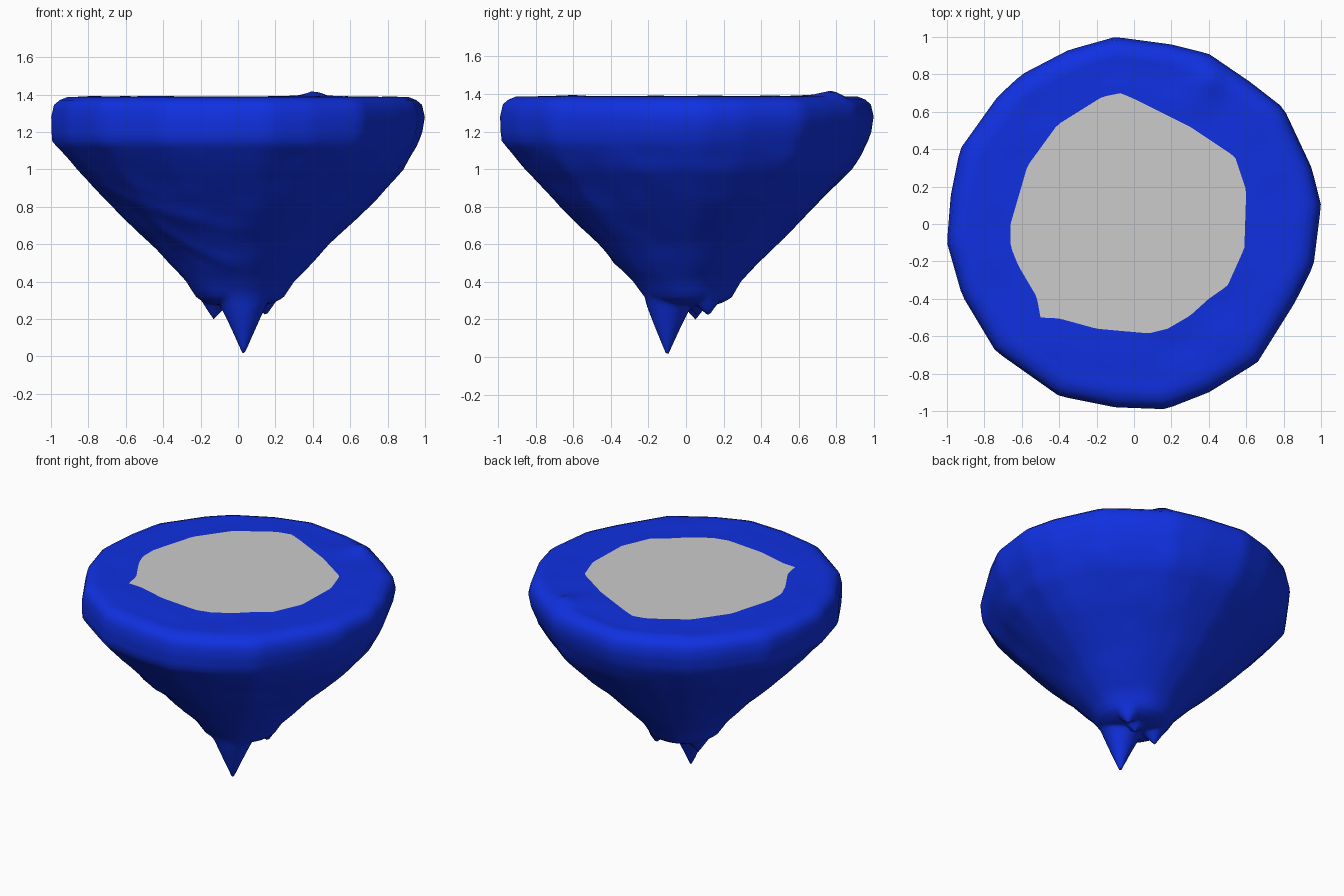
import bpy, bmesh, math
from mathutils import Vector, noise

if "Cube" in bpy.data.objects:
    bpy.data.objects.remove(bpy.data.objects["Cube"])

SEGMENTS = 120
TAU = math.tau


def material(name, rgb):
    mat = bpy.data.materials.new(name)
    mat.use_nodes = True
    mat.diffuse_color = (*rgb, 1)
    shader = mat.node_tree.nodes["Principled BSDF"]
    shader.inputs["Base Color"].default_value = (*rgb, 1)
    shader.inputs["Roughness"].default_value = 0.8
    return mat


blue = material("rock blue", (0.005, 0.03, 0.75))
grey = material("plateau grey", (0.6, 0.6, 0.6))

# Outlines seen from above, counter-clockwise
rim = [(1, .1), (.95, .3), (.8, .62), (.62, .76), (.4, .91), (.2, .96), (-.1, 1), (-.35, .93),
       (-.6, .8), (-.73, .68), (-.93, .4), (-.98, .15), (-1, -.1), (-.92, -.38), (-.74, -.68),
       (-.4, -.92), (-.1, -.98), (.17, -.99), (.4, -.9), (.66, -.74), (.86, -.42), (.96, -.22)]
plateau = [(.54, .36), (.3, .52), (.02, .66), (-.07, .7), (-.17, .68), (-.41, .53), (-.57, .31),
           (-.66, 0), (-.66, -.12), (-.62, -.22), (-.52, -.39), (-.5, -.5), (-.4, -.505),
           (-.2, -.56), (.08, -.585), (.18, -.56), (.3, -.49), (.4, -.4), (.5, -.33),
           (.59, -.13), (.6, .18)]


def reach(outline, angle):
    """Distance from the centre to the outline in one direction."""
    d = Vector((math.cos(angle), math.sin(angle)))
    for p, q in zip(outline, outline[1:] + outline[:1]):
        p, e = Vector(p), Vector(q) - Vector(p)
        det = d.cross(e)
        if abs(det) > 1e-6:
            t, s = p.cross(e) / det, p.cross(d) / det
            if t > 0 and -1e-6 <= s <= 1 + 1e-6:
                return t
    return 1


# Side profile: height, reach on the creased side, reach on the rounded side
profile = [(1.37, .955, .955), (1.345, .985, .985), (1.28, 1, 1), (1.2, 1, .985),
           (1.15, .998, .965), (1.08, .935, .935), (1, .86, .89), (.8, .66, .7),
           (.6, .465, .49), (.4, .275, .3), (.32, .215, .25)]

# Hanging points under the rock: x, y, depth, width
points = [(.03, -.1, .27, .13), (-.13, .05, .08, .07), (.15, .12, .07, .07), (.04, .06, .05, .06)]


def refine(rows, step):
    out = []
    for a, b in zip(rows, rows[1:]):
        n = max(1, round((a[0] - b[0]) / step))
        out += [tuple(u + (v - u) * i / n for u, v in zip(a, b)) for i in range(n)]
    return out + [rows[-1]]


def folds(p):
    """Shallow slanting creases on the front of the cone."""
    if p.y > 0 or p.z > 1.1:
        return 0
    total = 0
    for x0, z0, span in ((.2, .68, 1.1), (.15, .48, .7)):
        u = (x0 - p.x) / span
        if 0 < u < 1:
            h = p.z - z0 - .33 * u * u
            total += .014 * math.exp(-(h / .025) ** 2) * math.sin(math.pi * u)
    return total


def under(x, y, base):
    drop = 0
    for px, py, depth, width in points:
        t = max(0, 1 - math.hypot(x - px, y - py) / width)
        drop = max(drop, depth * t ** 1.1)
    return base - drop


angles = [TAU * i / SEGMENTS for i in range(SEGMENTS)]
bm = bmesh.new()
rings = []

# Upper rim, from the plateau edge outwards
for k in range(9):
    t = k / 8
    ring = []
    for a in angles:
        r = reach(plateau, a) * (1 - t) + reach(rim, a) * .915 * t
        x, y = r * math.cos(a), r * math.sin(a)
        wobble = noise.noise(Vector((x * 4, y * 4, 3))) * .012 * math.sin(math.pi * t)
        bump = .03 * math.exp(-((x - .41) ** 2 + (y - .77) ** 2) / .004)
        ring.append(bm.verts.new((x, y, 1.39 + wobble + bump - .004 * t)))
    rings.append(ring)

# Rounded edge and tapering flank
for z, crease, soft in refine(profile, .035):
    ring = []
    for a in angles:
        w = .5 + .5 * math.cos(a - TAU / 8)
        s = crease * (1 - w) + soft * w
        roundness = min(1, max(0, (1.2 - z) / .9))
        r = s * (reach(rim, a) * (1 - roundness) + roundness)
        p = Vector((r * math.cos(a), r * math.sin(a), z))
        rough = noise.noise(p * 3) * .015 + noise.noise(p * 8) * .005
        grow = 1 + (rough * (z < 1.1) + folds(p)) / r
        ring.append(bm.verts.new((p.x * grow, p.y * grow, z)))
    rings.append(ring)

# Ragged underside with hanging points
edge = [v.co.copy() for v in rings[-1]]
for k in range(1, 16):
    t = 1 - k / 16
    ring = []
    for c in edge:
        x, y = c.x * t, c.y * t
        base = .27 + .05 * t ** 4
        ring.append(bm.verts.new((x, y, under(x, y, base))))
    rings.append(ring)

for upper, lower in zip(rings, rings[1:]):
    for i in range(SEGMENTS):
        j = (i + 1) % SEGMENTS
        bm.faces.new((upper[i], lower[i], lower[j], upper[j]))
tip = bm.verts.new((0, 0, under(0, 0, .27)))
for i in range(SEGMENTS):
    bm.faces.new((rings[-1][(i + 1) % SEGMENTS], rings[-1][i], tip))


def finish(bm, name, mat):
    bmesh.ops.recalc_face_normals(bm, faces=bm.faces)
    mesh = bpy.data.meshes.new(name)
    bm.to_mesh(mesh)
    bm.free()
    mesh.materials.append(mat)
    obj = bpy.data.objects.new(name, mesh)
    bpy.context.collection.objects.link(obj)
    bpy.ops.object.select_all(action="DESELECT")
    obj.select_set(True)
    bpy.context.view_layer.objects.active = obj
    bpy.ops.object.shade_smooth_by_angle(angle=math.radians(50))


# Flat top plate sharing the inner edge of the rim
top = bmesh.new()
loop = [top.verts.new(v.co) for v in rings[0]]
centre = top.verts.new((0, 0, 1.39))
for i in range(SEGMENTS):
    top.faces.new((loop[i], loop[(i + 1) % SEGMENTS], centre))
for f in top.faces:
    f.normal_update()

finish(bm, "floating_rock", blue)
finish(top, "plateau", grey)
for f in bpy.data.objects["plateau"].data.polygons:
    if f.normal.z < 0:
        f.flip()
